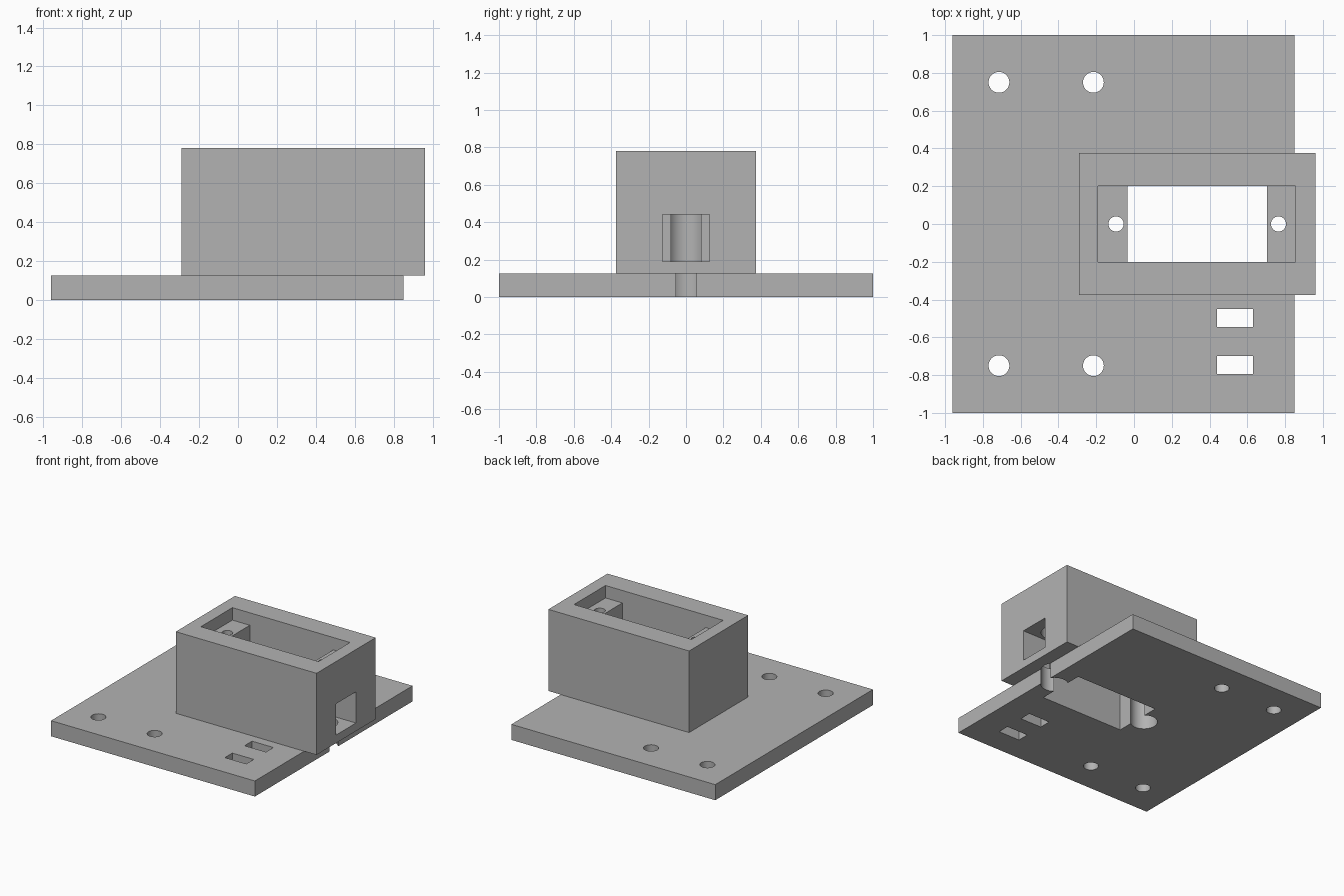
import bpy
import math

cube = bpy.data.objects.get("Cube")
if cube:
    bpy.data.objects.remove(cube, do_unlink=True)

grey = bpy.data.materials.new("plain grey")
grey.use_nodes = True
colour = (0.45, 0.45, 0.45, 1)
grey.diffuse_color = colour
grey.node_tree.nodes["Principled BSDF"].inputs["Base Color"].default_value = colour


def block(name, x, y, z):
    """Box between the given (low, high) limits."""
    bpy.ops.mesh.primitive_cube_add(size=1, location=[sum(r) / 2 for r in (x, y, z)])
    ob = bpy.context.object
    ob.name = name
    ob.scale = [r[1] - r[0] for r in (x, y, z)]
    bpy.ops.object.transform_apply(location=True, rotation=False, scale=True)
    return ob


def rod(name, x, y, radius, z):
    """Upright cylinder."""
    bpy.ops.mesh.primitive_cylinder_add(vertices=64, radius=radius, depth=z[1] - z[0],
                                        location=(x, y, sum(z) / 2))
    ob = bpy.context.object
    ob.name = name
    bpy.ops.object.transform_apply(location=True, rotation=False, scale=True)
    return ob


def carve(target, cutters):
    """Subtract each cutter, then finish the shading."""
    for cutter in cutters:
        mod = target.modifiers.new("cut", 'BOOLEAN')
        mod.operation = 'DIFFERENCE'
        mod.solver = 'EXACT'
        mod.object = cutter
        cutter.hide_render = True
        bpy.context.view_layer.objects.active = target
        bpy.ops.object.modifier_apply(modifier=mod.name)
        bpy.data.objects.remove(cutter, do_unlink=True)
    target.data.materials.clear()
    target.data.materials.append(grey)
    bpy.ops.object.select_all(action='DESELECT')
    target.select_set(True)
    bpy.context.view_layer.objects.active = target
    bpy.ops.object.shade_smooth_by_angle(angle=math.radians(30))


THROUGH = (-0.2, 1.2)
PLATE_TOP = 0.125
CAVITY_X, CAVITY_Y = (-0.035, 0.705), (-0.2, 0.2)
SCREWS = (-0.095, 0.765)

# Base plate with cavity, screw access holes, mounting holes and strap slots
plate = block("base_plate", (-0.96, 0.85), (-1, 1), (0, PLATE_TOP))
cuts = [block("cavity_cutter", CAVITY_X, CAVITY_Y, THROUGH)]
cuts += [rod("access_cutter", x, 0, 0.1, THROUGH) for x in SCREWS]
for x in (-0.715, -0.215):
    for y in (-0.75, 0.75):
        cuts.append(rod("mounting_cutter", x, y, 0.055, THROUGH))
for y in (-0.545, -0.795):
    cuts.append(block("slot_cutter", (0.44, 0.63), (y, y + 0.095), THROUGH))
carve(plate, cuts)

# Housing with recessed rim, two screw ledges and a cable window
housing = block("housing", (-0.29, 0.96), (-0.375, 0.375), (PLATE_TOP, 0.78))
cuts = [block("recess_cutter", (-0.19, 0.855), CAVITY_Y, (0.68, 1)),
        block("cavity_cutter", CAVITY_X, CAVITY_Y, THROUGH),
        block("window_cutter", (0.6, 1.1), (-0.125, 0.125), (0.19, 0.44))]
for x in SCREWS:
    cuts.append(rod("access_cutter", x, 0, 0.1, (-0.2, 0.56)))
    cuts.append(rod("screw_cutter", x, 0, 0.04, THROUGH))
carve(housing, cuts)
